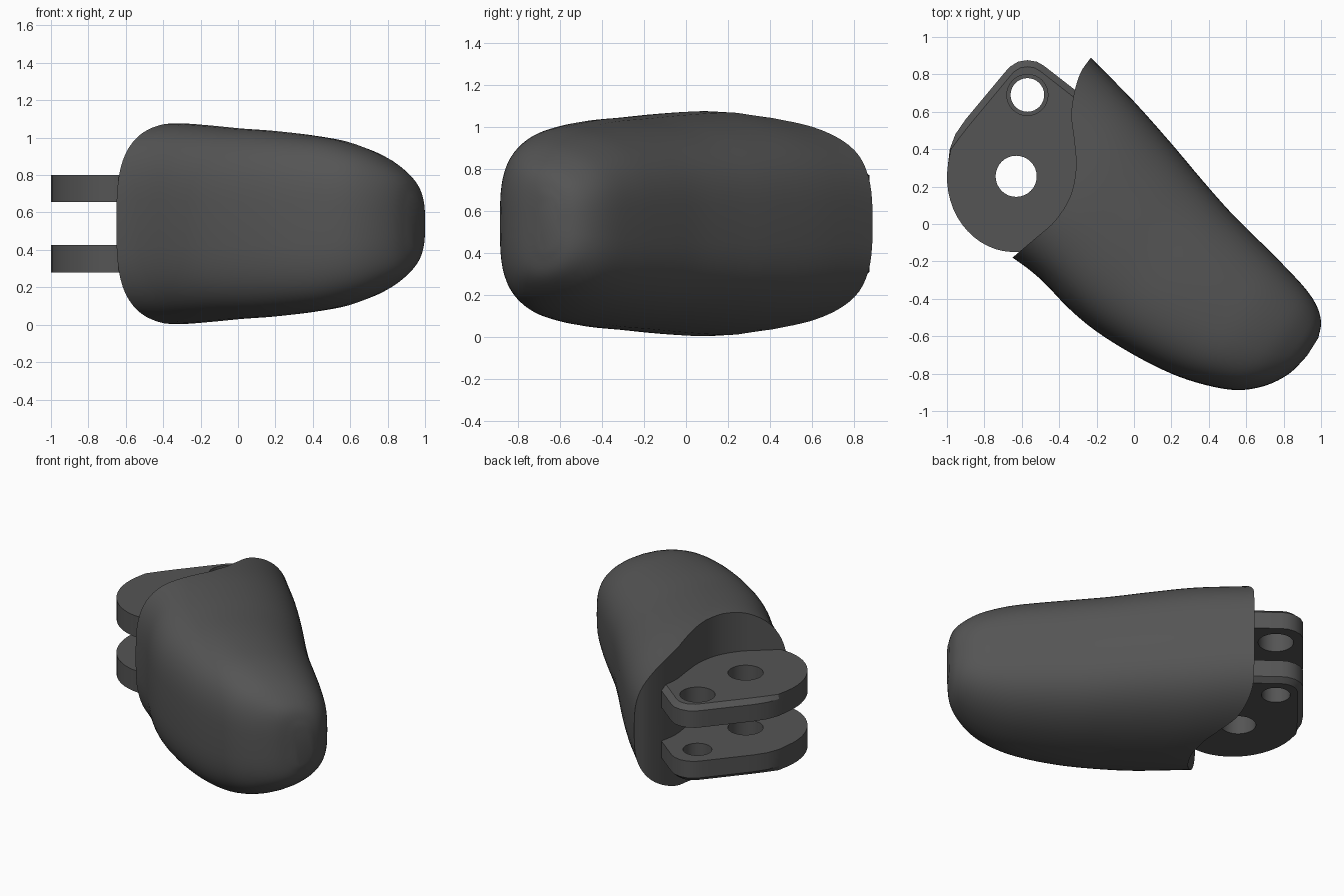
import bpy, bmesh, math
from mathutils import Vector

if "Cube" in bpy.data.objects:
    bpy.data.objects.remove(bpy.data.objects["Cube"])

ZC = 0.54  # mid height of the whole part


def spline(pts, steps):
    """Catmull-Rom curve through points of any dimension."""
    P = [Vector(p) for p in pts]
    P = [P[0] * 2 - P[1]] + P + [P[-1] * 2 - P[-2]]
    out = []
    for a, b, c, d in zip(P, P[1:], P[2:], P[3:]):
        for k in range(steps):
            t = k / steps
            out.append(0.5 * (2 * b + (c - a) * t + (2 * a - 5 * b + 4 * c - d) * t ** 2
                              + (3 * b - a - 3 * c + d) * t ** 3))
    return out + [P[-2]]


def loft(name, rings):
    """Skin a list of equal-length rings and cap both ends."""
    bm = bmesh.new()
    R = [[bm.verts.new(p) for p in ring] for ring in rings]
    n = len(R[0])
    for a, b in zip(R, R[1:]):
        for i in range(n):
            bm.faces.new((a[i], a[(i + 1) % n], b[(i + 1) % n], b[i]))
    bm.faces.new(R[0])
    bm.faces.new(R[-1])
    bmesh.ops.recalc_face_normals(bm, faces=bm.faces)
    me = bpy.data.meshes.new(name)
    bm.to_mesh(me)
    bm.free()
    ob = bpy.data.objects.new(name, me)
    bpy.context.collection.objects.link(ob)
    return ob


def ring(outline, z):
    return [(p[0], p[1], z) for p in outline]


def cylinder(x, y, r, n=32):
    c = [(x + r * math.cos(2 * math.pi * i / n), y + r * math.sin(2 * math.pi * i / n))
         for i in range(n)]
    return loft("hole_cutter", [ring(c, -1), ring(c, 2)])


def boolean(ob, cutter, op):
    m = ob.modifiers.new("cut", 'BOOLEAN')
    m.operation, m.solver, m.object = op, 'EXACT', cutter
    bpy.context.view_layer.objects.active = ob
    bpy.ops.object.modifier_apply(modifier=m.name)
    bpy.data.objects.remove(cutter)


dark = bpy.data.materials.new("dark_grey")
dark.diffuse_color = (0.09, 0.09, 0.09, 1)
dark.use_nodes = True
dark.node_tree.nodes["Principled BSDF"].inputs["Base Color"].default_value = dark.diffuse_color


def finish(ob, deg):
    ob.data.materials.clear()
    ob.data.materials.append(dark)
    bpy.ops.object.select_all(action='DESELECT')
    ob.select_set(True)
    bpy.context.view_layer.objects.active = ob
    bpy.ops.object.shade_smooth_by_angle(angle=math.radians(deg))


# Body: rounded sections from left edge (x, y) to right edge (x, y), half height
stations = [
    (-0.83, -0.08, -0.42, 1.10, .525), (-0.65, -0.18, -0.23, 0.89, .525),
    (-0.50, -0.295, 0.00, 0.655, .53), (-0.35, -0.45, 0.20, 0.43, .518),
    (-0.20, -0.575, 0.36, 0.24, .503), (0.00, -0.70, 0.51, 0.07, .49),
    (0.20, -0.80, 0.66, -0.08, .468), (0.38, -0.86, 0.80, -0.22, .437),
    (0.55, -0.888, 0.92, -0.35, .38), (0.70, -0.865, 0.98, -0.445, .31),
    (0.83, -0.80, 1.00, -0.53, .235), (0.925, -0.705, 0.985, -0.61, .13)]


def section(s, n=64, e=2 / 3.2):
    left, right, h = Vector(s[0:2]), Vector(s[2:4]), s[4]
    pts = []
    for i in range(n):
        c, sn = math.cos(2 * math.pi * i / n), math.sin(2 * math.pi * i / n)
        u = math.copysign(abs(c) ** e, c)
        v = math.copysign(abs(sn) ** e, sn)
        p = left.lerp(right, (u + 1) / 2)
        drop = 1 - 0.12 * (math.sqrt(u * u + .05) + u - .22)  # top slopes to the right
        pts.append((p.x, p.y, ZC + h * v * drop))
    return pts


body = loft("fingertip_body", [section(s) for s in spline(stations, 4)])

# Wavy vertical rear wall
wall = spline([(-0.80, -0.31), (-0.65, -0.18), (-0.52, -0.07), (-0.42, 0.02), (-0.34, 0.15),
               (-0.31, 0.30), (-0.32, 0.45), (-0.335, 0.58), (-0.32, 0.70), (-0.285, 0.81),
               (-0.23, 0.89), (-0.13, 1.03)], 4)
keep = [tuple(p) for p in wall] + [(1.5, 1.5), (1.5, -1.5), (-0.8, -1.5)]
boolean(body, loft("rear_cutter", [ring(keep, -1), ring(keep, 2)]), 'INTERSECT')
finish(body, 35)

# Hinge lug outline: big round end, straight flank, small round end, root in body
arc = [(-0.64 + 0.36 * math.cos(math.radians(a)), 0.25 + 0.40 * math.sin(math.radians(a)))
       for a in range(275, 169, -7)]
outline = arc + [(-0.985, 0.40), (-0.955, 0.48), (-0.90, 0.56), (-0.70, 0.80), (-0.665, 0.84),
                 (-0.62, 0.868), (-0.57, 0.876), (-0.52, 0.868), (-0.48, 0.845),
                 (-0.30, 0.705), (-0.22, 0.64), (-0.15, 0.10), (-0.45, -0.13)]


def inset(pts, d):
    """Move the upper part of the outline inwards for the chamfer."""
    out = []
    for i, p in enumerate(pts):
        t = Vector(pts[(i + 1) % len(pts)]) - Vector(pts[i - 1])
        k = min(1, max(0, (p[1] - 0.38) / 0.12))
        out.append(Vector(p) + Vector((t.y, -t.x)).normalized() * d * k)
    return out


# Two mirrored lugs; the upper pin hole is wider than the lower one
for name, side, pin in (("upper_lug", 1, 0.11), ("lower_lug", -1, 0.09)):
    z_in, z_mid, z_out = (ZC + side * d for d in (0.115, 0.23, 0.26))
    lug = loft(name, [ring(outline, z_in), ring(outline, z_mid), ring(inset(outline, 0.035), z_out)])
    boolean(lug, cylinder(-0.63, 0.255, 0.11), 'DIFFERENCE')
    boolean(lug, cylinder(-0.57, 0.69, pin), 'DIFFERENCE')
    finish(lug, 25)
